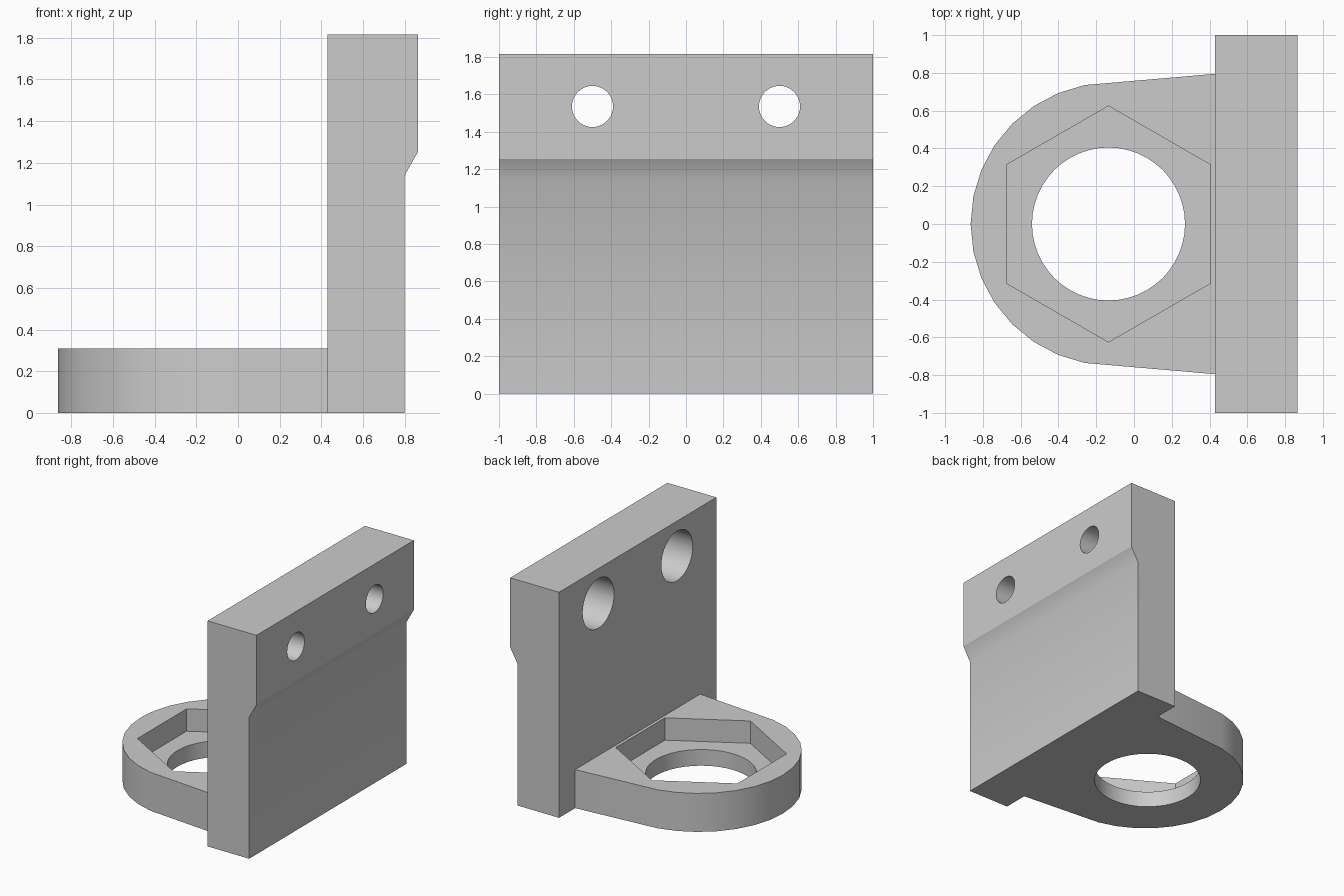
import bpy, math
from mathutils import Vector

old = bpy.data.objects.get("Cube")
if old:
    bpy.data.objects.remove(old, do_unlink=True)

grey = bpy.data.materials.new("plain grey")
grey.use_nodes = True
grey.diffuse_color = (0.6, 0.6, 0.6, 1)
grey.node_tree.nodes["Principled BSDF"].inputs["Base Color"].default_value = (0.6, 0.6, 0.6, 1)


def prism(name, outline, start, depth):
    """Extrude a closed 3D outline, offset by start, along depth."""
    n = len(outline)
    start, depth = Vector(start), Vector(depth)
    base = [Vector(p) + start for p in outline]
    verts = base + [p + depth for p in base]
    faces = [tuple(range(n))[::-1], tuple(range(n, 2 * n))]
    faces += [(i, (i + 1) % n, (i + 1) % n + n, i + n) for i in range(n)]
    mesh = bpy.data.meshes.new(name)
    mesh.from_pydata(verts, [], faces)
    mesh.materials.append(grey)
    obj = bpy.data.objects.new(name, mesh)
    bpy.context.collection.objects.link(obj)
    return obj


def ring(radius, sides, first=0):
    angles = [first + 2 * math.pi * i / sides for i in range(sides)]
    return [(radius * math.cos(a), radius * math.sin(a)) for a in angles]


def combine(target, tool, operation):
    """Apply a boolean and remove the tool object."""
    mod = target.modifiers.new("boolean", "BOOLEAN")
    mod.operation = operation
    mod.solver = "EXACT"
    mod.object = tool
    bpy.context.view_layer.objects.active = target
    bpy.ops.object.modifier_apply(modifier=mod.name)
    bpy.data.objects.remove(tool, do_unlink=True)


# Upright wall with a thicker upper band
STEP = 1.255
side = [(0.43, 0), (0.8, 0), (0.8, 1.14), (0.865, STEP), (0.865, 1.815), (0.43, 1.815)]
# Outline runs clockwise about +y, so the extrusion goes from back to front
bracket = prism("bracket", [(x, 0, z) for x, z in side], (0, 1, 0), (0, -2, 0))

# Rounded base plate, running slightly into the wall
arc = [math.radians(101.25 + 11.25 * i) for i in range(15)]
plate = [(-0.115 + 0.75 * math.cos(a), 0.75 * math.sin(a), 0) for a in arc]
plate += [(0.43, -0.795, 0), (0.6, -0.795, 0), (0.6, 0.795, 0), (0.43, 0.795, 0)]
combine(bracket, prism("base_plate", plate, (0, 0, 0), (0, 0, 0.31)), "UNION")

# Round opening and hexagonal pocket in the plate
for shape, floor in ((ring(0.405, 48), -0.2), (ring(0.625, 6, math.pi / 2), 0.13)):
    cutter = prism("plate_cutter", [(x, y, 0) for x, y in shape], (-0.135, 0, floor), (0, 0, 0.6))
    combine(bracket, cutter, "DIFFERENCE")

# Two counterbored screw holes through the upper band
for y in (-0.5, 0.5):
    for radius, length in ((0.11, 0.9), (0.2, 0.48)):
        circle = [(0, a, b) for a, b in ring(radius, 40)]
        cutter = prism("screw_cutter", circle, (0.23, y, 1.535), (length, 0, 0))
        combine(bracket, cutter, "DIFFERENCE")

# Smooth curved walls, keeping the upper edge of the step crisp
bpy.ops.object.select_all(action="DESELECT")
bracket.select_set(True)
bpy.context.view_layer.objects.active = bracket
bpy.ops.object.shade_smooth_by_angle(angle=math.radians(32))
mesh = bracket.data
for edge in mesh.edges:
    if all(abs(mesh.vertices[v].co.z - STEP) < 0.001 for v in edge.vertices):
        edge.use_edge_sharp = True
